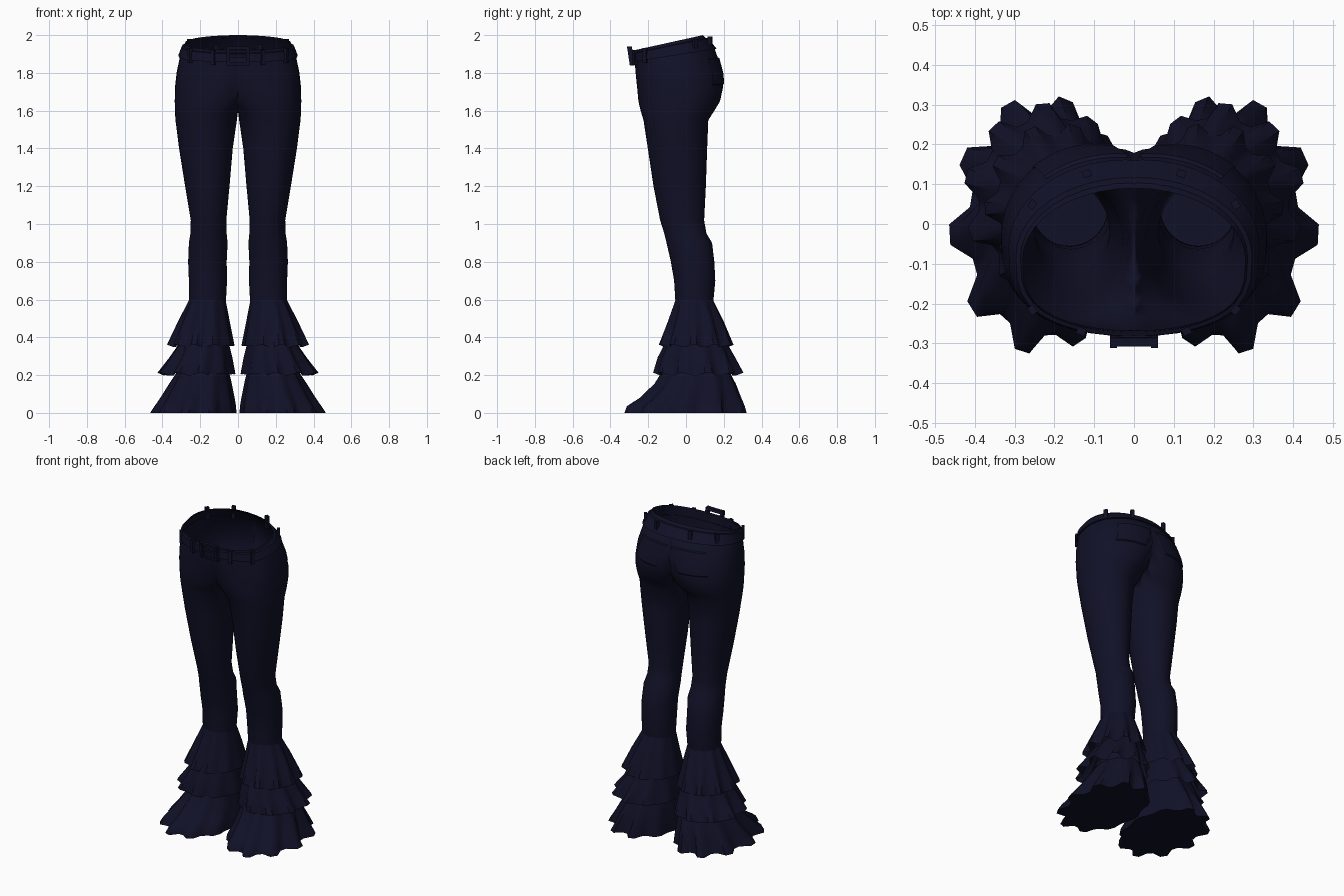
import bpy, bmesh, math
from mathutils import Vector

cube = bpy.data.objects.get("Cube")
if cube:
    bpy.data.objects.remove(cube, do_unlink=True)

navy = bpy.data.materials.new("dark navy cloth")
navy.use_nodes = True
COLOUR = (0.0055, 0.0055, 0.021, 1)
navy.diffuse_color = COLOUR
navy.node_tree.nodes["Principled BSDF"].inputs["Base Color"].default_value = COLOUR

# Trouser sections: height, inner x, outer x, front y, back y
SECTIONS = [
    (0.57, .065, .260, -.055, .143), (0.70, .058, .260, -.063, .155),
    (0.80, .060, .264, -.080, .150), (0.90, .055, .260, -.103, .138),
    (0.95, .060, .252, -.115, .108), (1.02, .062, .250, -.137, .096),
    (1.20, .045, .280, -.172, .105), (1.40, .028, .312, -.202, .112),
    (1.55, .006, .331, -.225, .118), (1.60, -.03, .334, -.240, .150),
    (1.65, -.08, .335, -.252, .180), (1.72, -.13, .334, -.258, .196),
    (1.80, -.20, .325, -.265, .190), (1.90, -.27, .305, -.272, .150),
    (1.97, -.28, .280, -.272, .090),
]


def clamp(v):
    return max(0.0, min(1.0, v))


def section(z):
    for low, high in zip(SECTIONS, SECTIONS[1:]):
        if z <= high[0]:
            break
    f = clamp((z - low[0]) / (high[0] - low[0]))
    return [a + (b - a) * f for a, b in zip(low[1:], high[1:])]


def cloth(z, angle, off=0.0):
    """Point on the trouser surface of the left half, pushed out by off."""
    inner, outer, front, back = section(z)
    s = math.sin(angle)
    if s < 0:
        s = -abs(s) ** (1 - .35 * clamp((z - 1.56) / .2))
    x = (inner + outer) / 2 + ((outer - inner) / 2 + off) * math.cos(angle)
    y = (front + back) / 2 + ((back - front) / 2 + off) * s
    tilt = .22 * (y + .046) * clamp((z - 1.7) / .27)
    return Vector((max(x, 0), y, z + tilt))


def finish(name, bm, mirrored=True, angle=40):
    bmesh.ops.remove_doubles(bm, verts=bm.verts, dist=.0004)
    mesh = bpy.data.meshes.new(name)
    bm.to_mesh(mesh)
    bm.free()
    mesh.materials.append(navy)
    obj = bpy.data.objects.new(name, mesh)
    bpy.context.collection.objects.link(obj)
    if mirrored:
        mod = obj.modifiers.new("Mirror", 'MIRROR')
        mod.use_clip = True
        mod.merge_threshold = .001
    bpy.ops.object.select_all(action='DESELECT')
    obj.select_set(True)
    bpy.context.view_layer.objects.active = obj
    bpy.ops.object.shade_smooth_by_angle(angle=math.radians(angle))
    return obj


def sheet(rows, cap=False):
    """Skin rows of points, dropping faces that lie on the centre plane."""
    bm = bmesh.new()
    grid = [[bm.verts.new(p) for p in row] for row in rows]
    for a, b in zip(grid, grid[1:]):
        for i in range(len(a) - 1):
            quad = (a[i], a[i + 1], b[i + 1], b[i])
            if any(v.co.x > .0005 for v in quad):
                bm.faces.new(quad)
    if cap:
        bm.faces.new(reversed(grid[0][:-1]))
    return bm


def turn(count, start=-math.pi, end=math.pi):
    return [start + (end - start) * i / count for i in range(count + 1)]


# Trousers: two legs that merge into open hips
finish("trousers", sheet([[cloth(s[0], a) for a in turn(40)] for s in SECTIONS]))

# Belt around the tilted waist
BELT = [(1.895, -.004), (1.895, .01), (1.95, .01), (1.955, -.004)]
finish("belt", sheet([[cloth(z, a, off) for a in turn(40)] for z, off in BELT]))

# Back pockets following the seat
POCKET = [(1.73, 0), (1.735, .007), (1.78, .007), (1.85, .007), (1.855, 0)]
finish("back_pockets", sheet([[cloth(z, a, off) for a in turn(8, .85, 1.65)]
                              for z, off in POCKET]), angle=30)


def box(bm, centre, size, spin=0):
    made = bmesh.ops.create_cube(bm, size=1)["verts"]
    for v in made:
        p = Vector([c * s for c, s in zip(v.co, size)])
        x, y = p.x, p.y
        p.x = x * math.cos(spin) - y * math.sin(spin)
        p.y = x * math.sin(spin) + y * math.cos(spin)
        v.co = p + Vector(centre)


# Belt loops on the front and back
bm = bmesh.new()
for angle in (-1.15, -.6, .6, 1.2):
    box(bm, cloth(1.922, angle, .01), (.022, .018, .08), angle + math.pi / 2)
finish("belt_loops", bm)

# Buckle: a frame of four bars with a prong, leaning with the belt
bm = bmesh.new()
for side in (-1, 1):
    box(bm, (side * .052, -.292, 1.89), (.018, .026, .1))
    box(bm, (0, -.29, 1.89 + side * .042), (.104, .022, .018))
box(bm, (0, -.288, 1.89), (.09, .016, .018))
for v in bm.verts:
    v.co.y -= (v.co.z - 1.89) * .15
finish("buckle", bm, mirrored=False)


def ruffle(name, rings, phase, cap=False):
    """Flared tier; rings are (z, inner, outer, front, back, ripple)."""
    rows = []
    for z, inner, outer, front, back, ripple in rings:
        row = []
        for i, a in enumerate(turn(40)):
            # Flat-topped pleats, calmer between the legs
            wave = (1, 1, -1, -1)[(i + phase) % 4]
            wave *= ripple * (.25 + .75 * clamp(math.cos(a) + 1))
            rx, ry = (outer - inner) / 2, (back - front) / 2
            x = (inner + outer) / 2 + (rx + wave) * math.cos(a)
            y = (front + back) / 2 + (ry + wave) * math.sin(a)
            hem = 0 if cap else wave * .4
            row.append((max(x, .008), y, z + hem))
        rows.append(row)
    finish(name, sheet(rows, cap), angle=50)


# Three tiers of ruffles on each leg
ruffle("upper_ruffle", [(.355, .022, .360, -.130, .240, .016),
                        (.48, .045, .310, -.090, .195, .008),
                        (.60, .066, .258, -.056, .143, 0)], 1)
ruffle("middle_ruffle", [(.205, .016, .410, -.155, .285, .019),
                         (.29, .030, .355, -.140, .250, .010),
                         (.40, .055, .290, -.095, .200, 0)], 3)
ruffle("lower_ruffle", [(0, .012, .440, -.305, .303, .025),
                        (.035, .016, .420, -.295, .296, .022),
                        (.08, .022, .395, -.232, .282, .016),
                        (.155, .035, .355, -.160, .258, .009),
                        (.25, .055, .300, -.110, .215, 0)], 1, cap=True)
